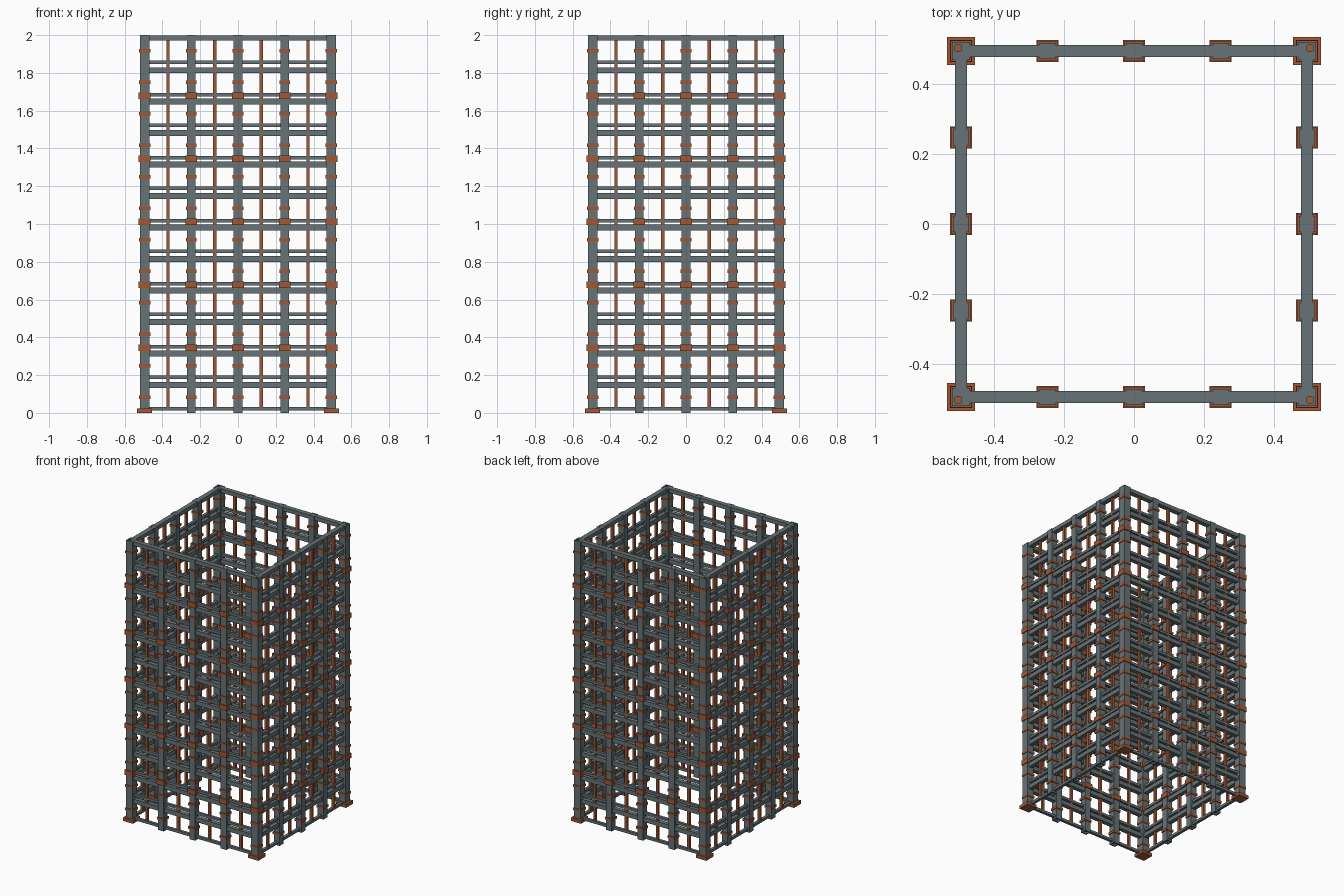
import bpy, bmesh
from mathutils import Matrix, Vector

if "Cube" in bpy.data.objects:
    bpy.data.objects.remove(bpy.data.objects["Cube"])


def material(name, rgb):
    m = bpy.data.materials.new(name)
    m.diffuse_color = (*rgb, 1)
    m.use_nodes = True
    m.node_tree.nodes["Principled BSDF"].inputs["Base Color"].default_value = m.diffuse_color
    return m


STEEL = material("slate_steel", (0.135, 0.17, 0.18))
RUST = material("rust_orange", (0.36, 0.095, 0.035))

W = 0.494                                   # wall centre line
MID = (-0.247, 0.0, 0.247)                  # mid posts along a wall
CORNERS = [(x, y) for x in (-W, W) for y in (-W, W)]
WALL_POSTS = [(m, s * W) for m in MID for s in (-1, 1)] + \
             [(s * W, m) for m in MID for s in (-1, 1)]


def box(bm, centre, size):
    bmesh.ops.create_cube(bm, size=1, matrix=Matrix.Translation(Vector(centre))
                          @ Matrix.Diagonal((*size, 1)))


def finish(bm, name, mat):
    me = bpy.data.meshes.new(name)
    bm.to_mesh(me)
    bm.free()
    me.materials.append(mat)
    ob = bpy.data.objects.new(name, me)
    bpy.context.collection.objects.link(ob)


def posts(name, places, w, wall):
    """Hollow square tubes running the full height."""
    bm = bmesh.new()
    for x, y in places:
        rings = []
        for h, z in ((w / 2, 0), (w / 2, 2), (w / 2 - wall, 2), (w / 2 - wall, 0)):
            rings.append([bm.verts.new((x + a * h, y + b * h, z))
                          for a, b in ((-1, -1), (1, -1), (1, 1), (-1, 1))])
        for r in range(4):
            lo, hi = rings[r], rings[(r + 1) % 4]
            for i in range(4):
                j = (i + 1) % 4
                bm.faces.new((lo[i], lo[j], hi[j], hi[i]))
    finish(bm, name, STEEL)


def collars(name, places, w, h, heights):
    bm = bmesh.new()
    for x, y in places:
        for z in heights:
            box(bm, (x, y, z), (w, w, h))
    finish(bm, name, RUST)


def rails(name, depth, h, heights):
    """Square rings of four beams, one ring per height."""
    bm = bmesh.new()
    for z in heights:
        for s in (-1, 1):
            box(bm, (0, s * W, z), (2 * W, depth, h))
            box(bm, (s * W, 0, z), (depth, 2 * W, h))
    finish(bm, name, STEEL)


# Uprights
posts("corner_posts", CORNERS, 0.052, 0.009)
posts("wall_posts", WALL_POSTS, 0.045, 0.008)

# Horizontal beams
rails("top_rail", 0.034, 0.028, [1.985])
rails("base_rail", 0.02, 0.018, [0.021])
rails("main_rails", 0.03, 0.031, [k / 6 - 0.019 for k in range(1, 12)])
rails("upper_rails", 0.02, 0.018, [k / 6 + (0.023 if k % 2 else 0.017) for k in range(1, 12)])

# Clamps around the posts
thin = [k / 6 + 1 / 12 for k in range(12)]
thick = [k / 3 + 0.012 for k in range(1, 6)]
collars("corner_bands", CORNERS, 0.059, 0.017, thin)
collars("corner_clamps", CORNERS, 0.063, 0.036, thick)
collars("wall_bands", WALL_POSTS, 0.056, 0.017, thin)
collars("wall_clamps", WALL_POSTS, 0.062, 0.036, thick)

# Foot plates
collars("foot_plates", CORNERS, 0.08, 0.024, [0.012])

# Slim rods halfway between the posts
bm = bmesh.new()
for t in (-0.37, -0.123, 0.123, 0.37):
    for s in (-1, 1):
        box(bm, (t, s * W, 1.0), (0.017, 0.017, 1.96))
        box(bm, (s * W, t, 1.0), (0.017, 0.017, 1.96))
finish(bm, "slim_rods", RUST)
